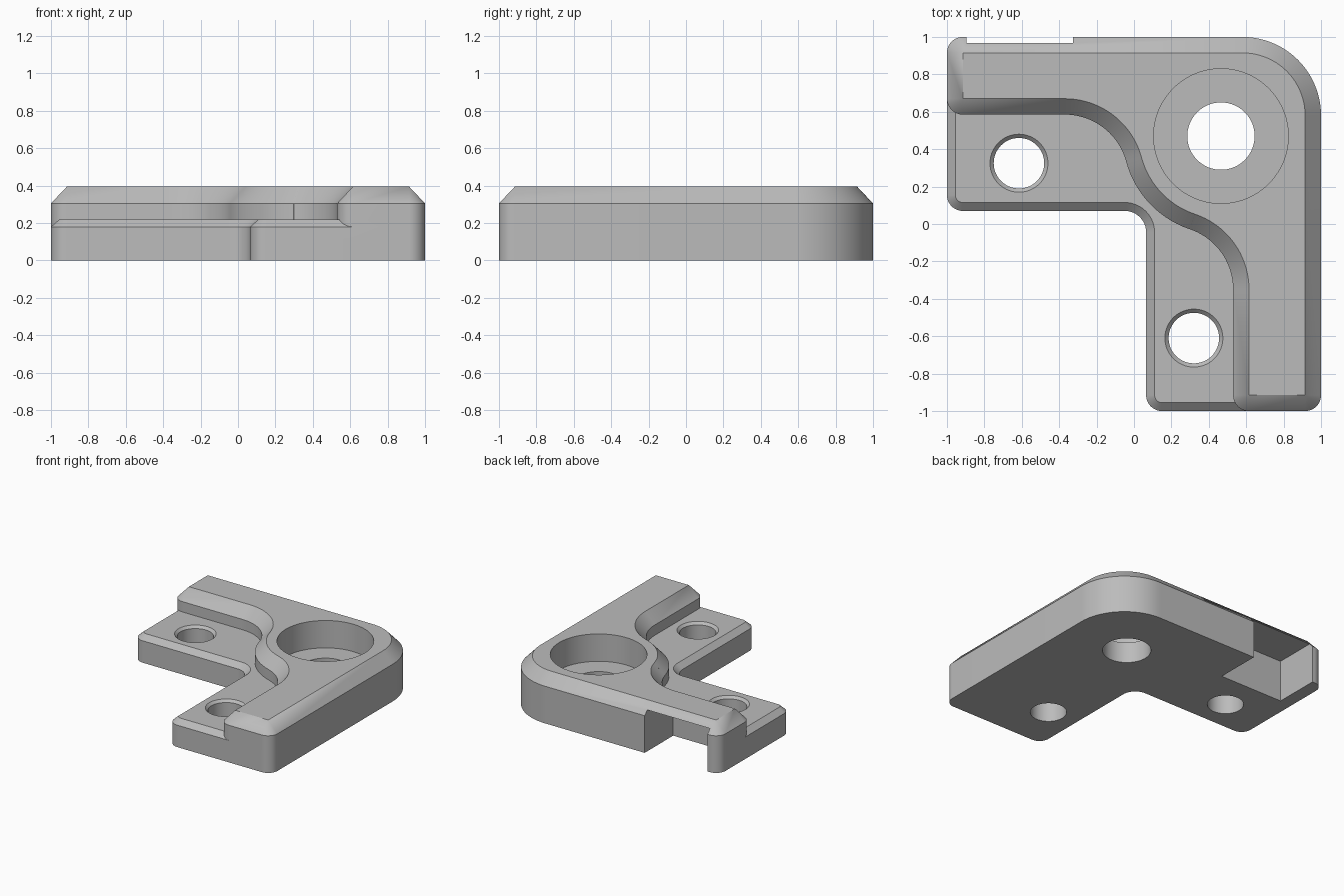
import bpy, bmesh, math

old = bpy.data.objects.get("Cube")
if old:
    bpy.data.objects.remove(old)

grey = bpy.data.materials.new("plain grey")
grey.use_nodes = True
colour = (0.5, 0.5, 0.5, 1)
grey.diffuse_color = colour
grey.node_tree.nodes["Principled BSDF"].inputs["Base Color"].default_value = colour

R = 0.085          # corner radius, equal to the top chamfer
S = 0.34           # radius of the hollow bends beside the boss
BOSS = (0.465, 0.47)


def arc(cx, cy, r, start, end, inset):
    """Points of an arc; clockwise arcs are hollow, so their inset grows them."""
    n = max(8, round(abs(end - start) / 4))
    r = r - inset if end > start else r + inset
    angles = [math.radians(start + (end - start) * i / n) for i in range(n + 1)]
    return [(cx + r * math.cos(a), cy + r * math.sin(a)) for a in angles]


def loft(name, arcs, layers):
    """Solid through copies of an outline, each layer a height and an inset."""
    bm = bmesh.new()
    rings = []
    for z, inset in layers:
        pts = [p for a in arcs for p in arc(*a, inset)]
        rings.append([bm.verts.new((x, y, z)) for x, y in pts])
    n = len(rings[0])
    for low, high in zip(rings, rings[1:]):
        for i in range(n):
            j = (i + 1) % n
            bm.faces.new((low[i], low[j], high[j], high[i]))
    bm.faces.new(rings[0][::-1])
    bm.faces.new(rings[-1])
    bmesh.ops.remove_doubles(bm, verts=bm.verts, dist=1e-5)
    bmesh.ops.recalc_face_normals(bm, faces=bm.faces)
    mesh = bpy.data.meshes.new(name)
    bm.to_mesh(mesh)
    bm.free()
    mesh.materials.append(grey)
    obj = bpy.data.objects.new(name, mesh)
    bpy.context.collection.objects.link(obj)
    return obj


def hole(name, centre, layers):
    """Round cutter, each layer a height and a radius."""
    return loft(name, [(*centre, 0, 0, 360)], [(z, -r) for z, r in layers])


def combine(target, tool, operation):
    mod = target.modifiers.new(operation, 'BOOLEAN')
    mod.operation, mod.solver, mod.object = operation, 'EXACT', tool
    bpy.context.view_layer.objects.active = target
    bpy.ops.object.modifier_apply(modifier=mod.name)
    bpy.data.objects.remove(tool)


# Outer corners shared by the ledge and the raised rim
E = 1 - R
outer = [(E, -E, R, 270, 360), (0.58, 0.58, 0.42, 0, 90), (-E, E, R, 90, 180)]

# Low L-shaped ledge
ledge = [(-E, 0.155, R, 180, 270), (-0.05, -0.045, 0.115, 90, 0),
         (0.15, -E, R, 180, 270)] + outer
bracket = loft("corner_bracket", ledge, [(0, 0), (0.18, 0), (0.22, 0.045)])

# Raised rim that bends around the boss
t1, t2 = 15.07, 71.45
rim_outline = [(-E, 0.67, R, 180, 270), (-0.37, 0.245, S, 90, t1),
               (*BOSS, 0.525, 180 + t1, 180 + t2), (0.19, -0.35, S, t2, 0),
               (0.615, -E, R, 180, 270)] + outer
rim = loft("raised_rim", rim_outline, [(0, 0), (0.305, 0), (0.395, R)])
combine(bracket, rim, 'UNION')

# Counterbored main hole
for r, floor in ((0.36, 0.17), (0.18, -0.1)):
    combine(bracket, hole("main_hole", BOSS, [(floor, r), (0.6, r)]), 'DIFFERENCE')

# Countersunk screw holes
for centre in ((-0.615, 0.325), (0.32, -0.61)):
    screw = hole("screw_hole", centre,
                 [(-0.1, 0.135), (0.2, 0.135), (0.22, 0.155), (0.24, 0.175)])
    combine(bracket, screw, 'DIFFERENCE')

# Pocket open to the back and the underside
bpy.ops.mesh.primitive_cube_add(size=1, location=(-0.61, 0.865, 0.12))
pocket = bpy.context.object
pocket.scale = (0.57, 0.47, 0.44)
bpy.context.view_layer.update()
combine(bracket, pocket, 'DIFFERENCE')

# Smooth curved walls with crisp edges
bpy.ops.object.select_all(action='DESELECT')
bracket.select_set(True)
bpy.context.view_layer.objects.active = bracket
bpy.ops.object.shade_smooth_by_angle(angle=math.radians(25))
